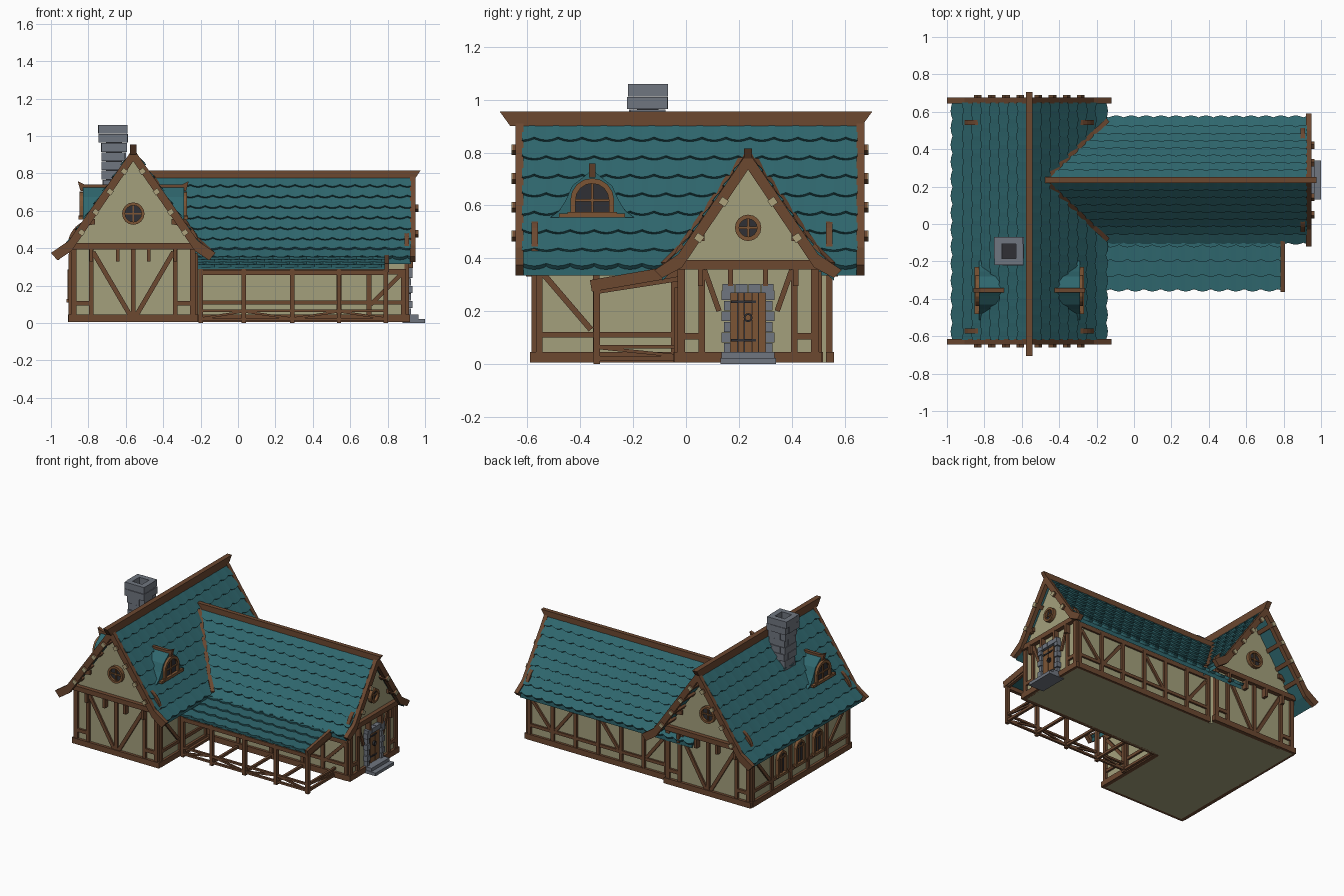
import bpy, bmesh, random
from math import sin, cos, pi, hypot
from mathutils import Vector as V

if "Cube" in bpy.data.objects:
    bpy.data.objects.remove(bpy.data.objects["Cube"])

random.seed(4)
COL = dict(wood=(.15, .065, .03), plaster=(.37, .35, .2), tile=(.028, .135, .155), door=(.2, .09, .035),
           stone=(.16, .18, .215), glass=(.03, .03, .035), cut=(.42, .36, .2))
MAT = {}
for k, c in COL.items():
    MAT[k] = bpy.data.materials.new(k)
    MAT[k].diffuse_color = (*c, 1)


class Part:
    """Collects solids for one object."""
    def __init__(self, name, mat):
        self.name, self.mat, self.bm = name, mat, bmesh.new()

    def loft(self, a, b):
        A, B = [self.bm.verts.new(p) for p in a], [self.bm.verts.new(p) for p in b]
        n = len(A)
        self.bm.faces.new(A)
        self.bm.faces.new(B[::-1])
        for i in range(n):
            self.bm.faces.new((A[i], A[(i + 1) % n], B[(i + 1) % n], B[i]))

    def poly(self, F, pts, o0, o1):
        self.loft([F(u, z, o0) for u, z in pts], [F(u, z, o1) for u, z in pts])

    def bar(self, F, p, q, w, o0=-.01, o1=.015):
        du, dz = q[0] - p[0], q[1] - p[1]
        k = w / 2 / hypot(du, dz)
        a, b = -dz * k, du * k
        self.poly(F, [(p[0] + a, p[1] + b), (q[0] + a, q[1] + b), (q[0] - a, q[1] - b), (p[0] - a, p[1] - b)], o0, o1)

    def ring(self, F, c, r0, r1, a0, a1, o0=-.01, o1=.015, n=8):
        an = [a0 + (a1 - a0) * i / n for i in range(n + 1)]
        pts = [(c[0] + r1 * cos(a), c[1] + r1 * sin(a)) for a in an]
        pts += [(c[0] + r0 * cos(a), c[1] + r0 * sin(a)) for a in an[::-1]]
        self.poly(F, pts, o0, o1)

    def box(self, x0, x1, y0, y1, z0, z1):
        self.poly(lambda u, z, o: V((u, o, z)), [(x0, z0), (x1, z0), (x1, z1), (x0, z1)], y0, y1)

    def beam(self, p, q, w, h):
        p, q = V(p), V(q)
        s = (q - p).cross(V((0, 0, 1))).normalized() * w / 2
        t = s.cross(q - p).normalized() * h / 2
        self.loft([p + s + t, p - s + t, p - s - t, p + s - t], [q + s + t, q - s + t, q - s - t, q + s - t])

    def done(self):
        bmesh.ops.recalc_face_normals(self.bm, faces=self.bm.faces)
        me = bpy.data.meshes.new(self.name)
        self.bm.to_mesh(me)
        me.materials.append(MAT[self.mat])
        bpy.context.collection.objects.link(bpy.data.objects.new(self.name, me))


# wall planes: (along, up, outwards) -> world
XA, YF, YB, XL, XR = -.56, -.57, .54, -.89, -.23
YW, XE, W0, W1 = .235, .9, -.03, .5
a_front = lambda u, z, o: V((XA + u, YF - o, z))
a_back = lambda u, z, o: V((XA - u, YB + o, z))
a_left = lambda u, z, o: V((XL - o, u, z))
a_right = lambda u, z, o: V((XR + o, u, z))
w_end = lambda u, z, o: V((XE + o, YW + u, z))
w_front = lambda u, z, o: V((u, W0 - o, z))
w_back = lambda u, z, o: V((u, W1 + o, z))
P = {n: Part(n, m) for n, m in [
    ("walls", "plaster"), ("timber_frame", "wood"), ("window_panes", "glass"), ("window_frames", "door"),
    ("barge_boards", "wood"), ("purlins", "wood"), ("purlin_ends", "cut"), ("roof_slabs", "tile"),
    ("main_shingles", "tile"), ("wing_shingles", "tile"), ("porch_shingles", "tile"), ("ridge_beams", "wood"),
    ("valley_boards", "wood"), ("porch_frame", "wood"), ("dormer_roofs", "tile"), ("chimney", "stone"),
    ("chimney_flue", "glass"), ("door_surround", "stone"), ("door_planks", "door"), ("door_ironwork", "glass")]}
fr, win, pane = P["timber_frame"], P["window_frames"], P["window_panes"]

# plaster bodies
house = lambda h, e, a: [(-h, .005), (h, .005), (h, e), (0, a), (-h, e)]
P["walls"].poly(a_front, house(.33, .4, .875), 0, YF - YB)
P["walls"].poly(w_end, house(.265, .365, .752), 0, -1.3)


def gable(F, hw, eave, tie, zc, r, inner, vee, edge, o, purlins):
    for s in (-1, 1):
        m = lambda u, z, k, s=s: F(s * u, z, k)
        fr.bar(m, (hw - .012, .01), (hw - .012, eave), .03)
        fr.bar(m, (inner, .03), (inner, tie), .025)
        fr.bar(m, (inner, .105), (hw, .105), .025)
        if vee:
            fr.bar(m, (inner - .01, tie - .03), (.01, .03), .025, -.01, .012)
        else:
            fr.bar(m, (inner - .01, tie - .02), (.11, .2), .02, -.01, .012)
        fr.ring(m, (hw * .62, tie), hw * .4 - .015, hw * .4 + .015, 0, pi / 2)
        P["barge_boards"].poly(m, edge, o, o + .03)
        for u in (.25 * hw, .68 * hw):  # corbels below the tie beam
            fr.poly(m, [(u - .01, tie - .08), (u + .01, tie - .08), (u + .01, tie - .015), (u - .01, tie - .015)], 0, .035)
        for f in purlins:  # purlin ends along the rake
            (u0, z0), (u1, z1) = edge[0], edge[1]
            u, z = u0 + (u1 - u0) * f, z0 + (z1 - z0) * f - .055
            d = V((u1 - u0, z1 - z0)).normalized() * .014
            P["purlins"].bar(m, (u - d.x, z - d.y), (u + d.x, z + d.y), .03, 0, o + .042)
            P["purlin_ends"].bar(m, (u - d.x, z - d.y), (u + d.x, z + d.y), .03, o + .042, o + .046)
        win.ring(F, (0, zc), r - .016, r, 0 if s > 0 else pi, pi if s > 0 else 2 * pi, 0, .025)
    fr.bar(F, (-hw, tie), (hw, tie), .035, -.01, .03)
    fr.bar(F, (-hw - .015, .025), (hw + .015, .025), .04, -.01, .02)
    if vee:
        fr.bar(F, (0, .03), (0, tie), .025)
    pane.ring(F, (0, zc), 0, r - .01, 0, 2 * pi - .001, 0, .008, 16)
    win.bar(F, (0, zc - r + .01), (0, zc + r - .01), .009, 0, .016)
    win.bar(F, (-r + .01, zc), (r - .01, zc), .009, 0, .016)


edge_a = [(0, .935), (.345, .44), (.44, .375), (.405, .335), (.33, .385), (0, .865)]
edge_w = [(0, .805), (.265, .415), (.355, .355), (.325, .325), (.25, .365), (0, .735)]
gable(a_front, .33, .4, .41, .585, .06, .225, True, edge_a, .045, (.14, .36, .58, .8))
gable(a_back, .33, .4, .41, .585, .06, .225, True, edge_a, .105, (.14, .36, .58, .8))
gable(w_end, .265, .365, .375, .515, .05, .175, False, edge_w, .02, (.35, .7))


def side(F, posts, top, braces):
    a, b = posts[0], posts[-1]
    for u in posts:
        fr.bar(F, (u, .02), (u, top), .025)
    for z, w in ((.025, .04), (.11, .022), (top, .03)):
        fr.bar(F, (a - .012, z), (b + .012, z), w, -.01, .018 if w > .035 else .013)
    for p, q in braces:
        fr.bar(F, p, q, .022, -.01, .012)


side(a_left, [-.555, -.31, -.1, .1, .31, .525], .37, [((-.54, .34), (-.33, .12)), ((.51, .34), (.33, .12))])
side(a_right, [-.555, -.34, -.045], .36, [((-.54, .34), (-.36, .13))])
xs = [-.2, -.02, .16, .34, .52, .7, .885]
side(w_back, xs, .335, [((-.18, .3), (-.04, .12)), ((.32, .3), (.18, .12)), ((.54, .3), (.68, .12)), ((.87, .3), (.72, .12))])
side(w_front, [-.2, .03, .29, .54, .7, .885], .275, [((.71, .1), (.87, .26))])


def arch(F, c, z0, zs, r, o0=0, w=.015):  # round-headed window
    win.ring(F, (c, zs), r - w, r, 0, pi, o0, o0 + .022)
    for s in (-1, 1):
        win.bar(F, (c + s * (r - w / 2), z0), (c + s * (r - w / 2), zs), w, o0, o0 + .022)
    pts = [(c + (r - .005) * cos(pi * i / 8), zs + (r - .005) * sin(pi * i / 8)) for i in range(9)]
    pane.poly(F, pts + [(c - r + .005, z0), (c + r - .005, z0)], o0, o0 + .008)
    win.bar(F, (c, z0), (c, zs + r - .005), .009, o0, o0 + .016)
    win.bar(F, (c - r, zs), (c + r, zs), .009, o0, o0 + .016)
    win.bar(F, (c - r - .01, z0), (c + r + .01, z0), .018, o0, o0 + .028)


for y in (-.205, 0, .205):
    arch(a_left, y, .12, .235, .05)


# shingle courses: closed wedges with scalloped lower edges
def shingles(part, G, prof, t0, t1, n, tile):
    seg = [(V(a), V(b)) for a, b in zip(prof, prof[1:])]
    total = sum((b - a).length for a, b in seg)

    def at(s, h, t):
        for i, (a, b) in enumerate(seg):
            L = (b - a).length
            if s <= L or i == len(seg) - 1:
                break
            s -= L
        d = (b - a) / L
        nn = V((-d.y, d.x))
        p = a + d * s + nn * (h if nn.y > 0 else -h)
        return G(p.x, p.y, t)
    m = round((t1 - t0) / tile * 4)
    for k in range(n):
        lo, hi, rows = total * k / n, total * (k + 1.15) / n, []
        for i in range(m + 1):
            t = t0 + (t1 - t0) * i / m
            s = lo - .014 * sin(pi * ((i / 4 + .5 * (k % 2)) % 1))
            rows.append([part.bm.verts.new(v) for v in (at(s, .015, t), at(s, -.004, t), at(min(hi, total), 0, t))])
        for p, q in zip(rows, rows[1:]):
            for j in range(3):
                part.bm.faces.new((p[j], p[(j + 1) % 3], q[(j + 1) % 3], q[j]))
        part.bm.faces.new(rows[0])
        part.bm.faces.new(rows[-1][::-1])


prof_a = [(.4, .37), (.34, .43), (0, .92)]
prof_w = [(.325, .35), (.26, .41), (0, .79)]
for s in (-1, 1):
    shingles(P["main_shingles"], lambda d, z, t: V((XA + s * d, t, z)), prof_a, -.62, .65, 8, .09)
    shingles(P["wing_shingles"], lambda d, z, t: V((t, YW + s * d, z)), prof_w, -.455, .925, 8, .08)
    slab = lambda pr: pr + [(d, z - .035) for d, z in pr[::-1]]
    P["roof_slabs"].poly(lambda u, z, o: V((XA + s * u, o, z)), slab(prof_a), -.62, .65)
    P["roof_slabs"].poly(lambda u, z, o: V((o, YW + s * u, z)), slab(prof_w), -.44, .925)
    # valley boards
    v = [(-.48, YW, .8), (-.22, YW + s * .247, .44), (-.145, YW + s * .315, .372)]
    for p, q in zip(v, v[1:]):
        P["valley_boards"].beam(p, q, .025, .03)

# ridge beams with flared ends
P["ridge_beams"].poly(lambda u, z, o: V((XA + o, u, z)), [(-.705, .955), (.705, .955), (.665, .9), (-.665, .9)], -.018, .018)
P["ridge_beams"].poly(lambda u, z, o: V((u, YW + o, z)), [(-.48, .815), (.975, .815), (.945, .77), (-.45, .77)], -.015, .015)

# porch
prof_p = [(-.345, .3), (-.03, .355)]
shingles(P["porch_shingles"], lambda d, z, t: V((t, d, z)), prof_p, -.215, .79, 4, .09)
P["roof_slabs"].poly(lambda u, z, o: V((o, u, z)), [(-.345, .3), (-.03, .355), (-.03, .34), (-.345, .285)], -.215, .79)
po = P["porch_frame"]
px = [-.2, .03, .29, .54, .79]
for x in px:
    po.box(x - .012, x + .012, -.35, -.326, 0, .29)
    po.beam((x, -.34, .277), (x, -.03, .325), .02, .025)
    po.beam((x, -.338, .02), (x, -.03, .02), .018, .018)
po.beam((.795, -.36, .295), (.795, -.03, .352), .022, .045)
po.beam((-.21, -.338, .27), (.8, -.338, .27), .025, .028)
for z in (.02, .065):
    po.beam((-.2, -.338, z), (.79, -.338, z), .016, .014)
    po.beam((.79, -.338, z), (.79, -.03, z), .016, .014)
for i, (a, b) in enumerate(zip(px, px[1:])):
    z = (.062, .024) if i % 2 else (.024, .062)
    po.beam((a, -.338, z[0]), (b, -.338, z[1]), .012, .012)
po.beam((.79, -.338, .062), (.79, -.03, .03), .012, .012)

# dormers
bell = [(0, .735), (.03, .71), (.075, .675), (.1, .62), (.125, .58), (.158, .555)]
bell += [(-u, z) for u, z in bell[:0:-1]]
for s in (-1, 1):
    D = lambda u, z, o: V((XA + s * (.262 + o), -.355 + u, z))
    P["dormer_roofs"].poly(D, bell, .008, -.17)
    arch(D, 0, .566, .62, .083, .004, .02)
    win.bar(D, (-.125, .562), (.125, .562), .016, 0, .03)
    P["ridge_beams"].poly(lambda u, z, o: D(o, z, u), [(-.16, .742), (.0, .742), (.035, .758), (.02, .705), (-.16, .71)], -.012, .012)

# chimney: pinwheel stone courses, slightly leaning
z = .62
for k in range(9):
    h = .075 if k > 6 else .062 + random.uniform(-.004, .004)
    cx, cy, t, dz = -.655 - .0015 * k + random.uniform(-.003, .003), -.145, .036, .049
    for i in range(4):
        j = random.uniform(0, .006)
        pts = [(-h, -h - j), (h - t, -h - j), (h - t, -h + t), (-h, -h + t)]
        if k % 2:
            pts = [(-u, v) for u, v in pts]
        c, sn = round(cos(i * pi / 2)), round(sin(i * pi / 2))
        P["chimney"].poly(lambda u, v, o: V((cx + u * c - v * sn, cy + u * sn + v * c, o)), pts, z + .001, z + dz - .001)
    z += dz
P["chimney_flue"].box(-.705, -.62, -.185, -.105, .65, 1.0)

# door with stone surround and steps
st = P["door_surround"]
for s in (-1, 1):
    for k in range(6):
        w = .034 if k % 2 else .026
        m = lambda u, z, o: w_end(s * u, z, o)
        st.bar(m, (.066, .06 + k * .04), (.066 + w, .06 + k * .04), .037, -.01, .026 + .006 * (k % 2))
for k in range(4):
    st.bar(w_end, (-.096 + k * .049, .285), (-.051 + k * .049, .285), .034, -.01, .034)
st.box(.88, .965, .135, .335, .02, .045)
st.box(.88, 1.0, .13, .34, 0, .022)
for k in range(5):
    u = -.054 + k * .027
    P["door_planks"].bar(w_end, (u, .045), (u, .27), .024, -.01, .012 + .002 * (k % 2))
pane.bar(w_end, (0, .045), (0, .27), .134, -.01, .008)
for z in (.09, .235):
    P["door_ironwork"].bar(w_end, (-.064, z), (.03, z), .01, .01, .018)
P["door_ironwork"].ring(w_end, (0, .175), .01, .017, 0, 2 * pi - .01, .012, .024, 12)

for part in P.values():
    part.done()

for m in bpy.data.materials:
    if m.users and not m.is_grease_pencil:
        m.use_nodes = True
        m.node_tree.nodes["Principled BSDF"].inputs["Base Color"].default_value = m.diffuse_color
